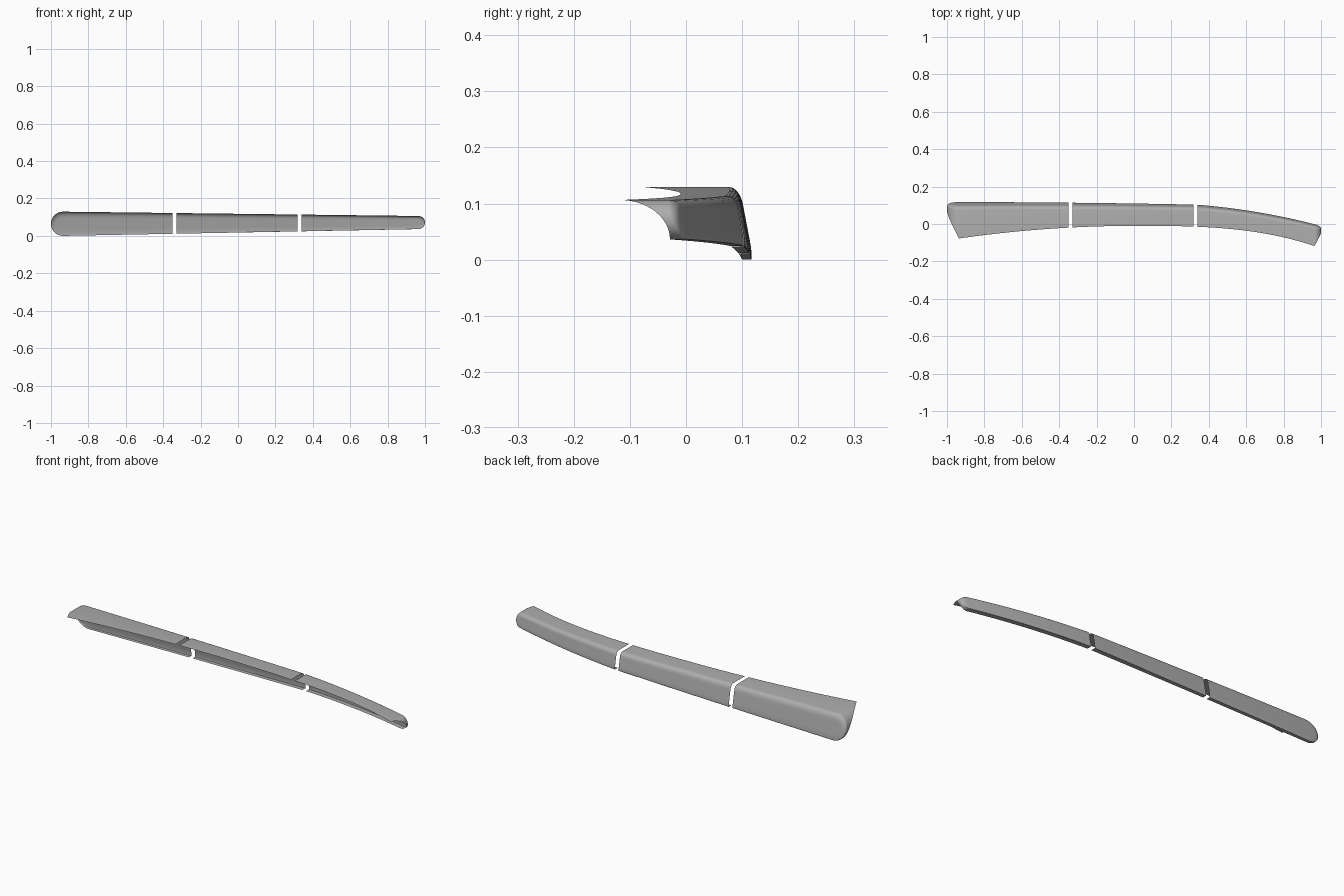
import bpy
import bmesh
import math

old = bpy.data.objects.get("Cube")
if old:
    bpy.data.objects.remove(old, do_unlink=True)

# Single painted finish
grey = bpy.data.materials.new("satin_grey")
grey.use_nodes = True
colour = (0.42, 0.42, 0.42, 1)
grey.diffuse_color = colour
grey.node_tree.nodes["Principled BSDF"].inputs["Base Color"].default_value = colour

ROWS = 18
ARC = 12
LEFT_END, RIGHT_END = 0.965, -0.9355   # where the rounded ends begin


def top_z(x):
    return 0.118 - 0.0122 * x


def bottom_z(x):
    return 0.0178 + 0.019 * x


def back_y(x):
    """Rear face along its lower edge."""
    if x < 0.33:
        return 0.12 - 0.014 * ((x + 1) / 1.33) ** 2
    t = (x - 0.33) / 0.67
    return 0.106 - 0.05 * t - 0.064 * t * t


def front_y(x):
    """Front edge of the top flange."""
    return -0.01 - (0.077 * x * x if x < 0 else 0.12 * x ** 3)


def section(x):
    """Open channel section: flange, rounded shoulder, rear wall, lower lip."""
    base = min(max(x, RIGHT_END), LEFT_END)
    mid = (top_z(base) + bottom_z(base)) / 2
    radius = (top_z(base) - bottom_z(base)) / 2
    half = math.sqrt(max(radius ** 2 - (x - base) ** 2, 0))
    lip = back_y(base) - 0.025 - 0.005 * base

    def rim(z):
        # the end rim sweeps from the flange tip down to the lower lip
        v = (mid + radius - z) / (2 * radius)
        sweep = 1 - math.sqrt(max(1 - (1 - v) ** 2, 0))
        return lip + (front_y(base) - lip) * sweep

    points = [(x, rim(mid + half), mid + half)]
    for k in range(ROWS + 1):
        z = mid + half * math.cos(math.pi * k / ROWS)
        edge = max(radius - math.hypot(x - base, z - mid), 0)
        height = (z - mid + radius) / (2 * radius)
        soft = max(1 - edge / (0.45 * radius), 0)
        drop = 0.018 * (0.2 + 0.8 * height) * (1 - math.sqrt(1 - soft ** 2))
        points.append((x, back_y(x) - 0.38 * radius * height - drop, z))
    points.append((x, rim(mid - half), mid - half))
    return points


def strip(name, stations):
    bm = bmesh.new()
    rings = [[bm.verts.new(p) for p in section(x)] for x in stations]
    for a, b in zip(rings, rings[1:]):
        for k in range(len(a) - 1):
            bm.faces.new((a[k], b[k], b[k + 1], a[k + 1]))
    bmesh.ops.remove_doubles(bm, verts=bm.verts, dist=0.00005)
    mesh = bpy.data.meshes.new(name)
    bm.to_mesh(mesh)
    bm.free()
    mesh.materials.append(grey)
    obj = bpy.data.objects.new(name, mesh)
    bpy.context.collection.objects.link(obj)
    bpy.ops.object.select_all(action="DESELECT")
    obj.select_set(True)
    bpy.context.view_layer.objects.active = obj
    bpy.ops.object.shade_smooth_by_angle(angle=math.radians(35))


def span(a, b, count=14):
    return [a + (b - a) * i / count for i in range(count + 1)]


def cap(base):
    """Stations round an end, from the straight part to the tip."""
    radius = (top_z(base) - bottom_z(base)) / 2
    return [base + math.copysign(radius, base) * math.sin(math.pi / 2 * i / ARC)
            for i in range(1, ARC + 1)]


# Three trim strips with narrow gaps between them
strip("right_trim_strip", cap(RIGHT_END)[::-1] + span(RIGHT_END, -0.35))
strip("middle_trim_strip", span(-0.328, 0.318))
strip("left_trim_strip", span(0.34, LEFT_END) + cap(LEFT_END))
